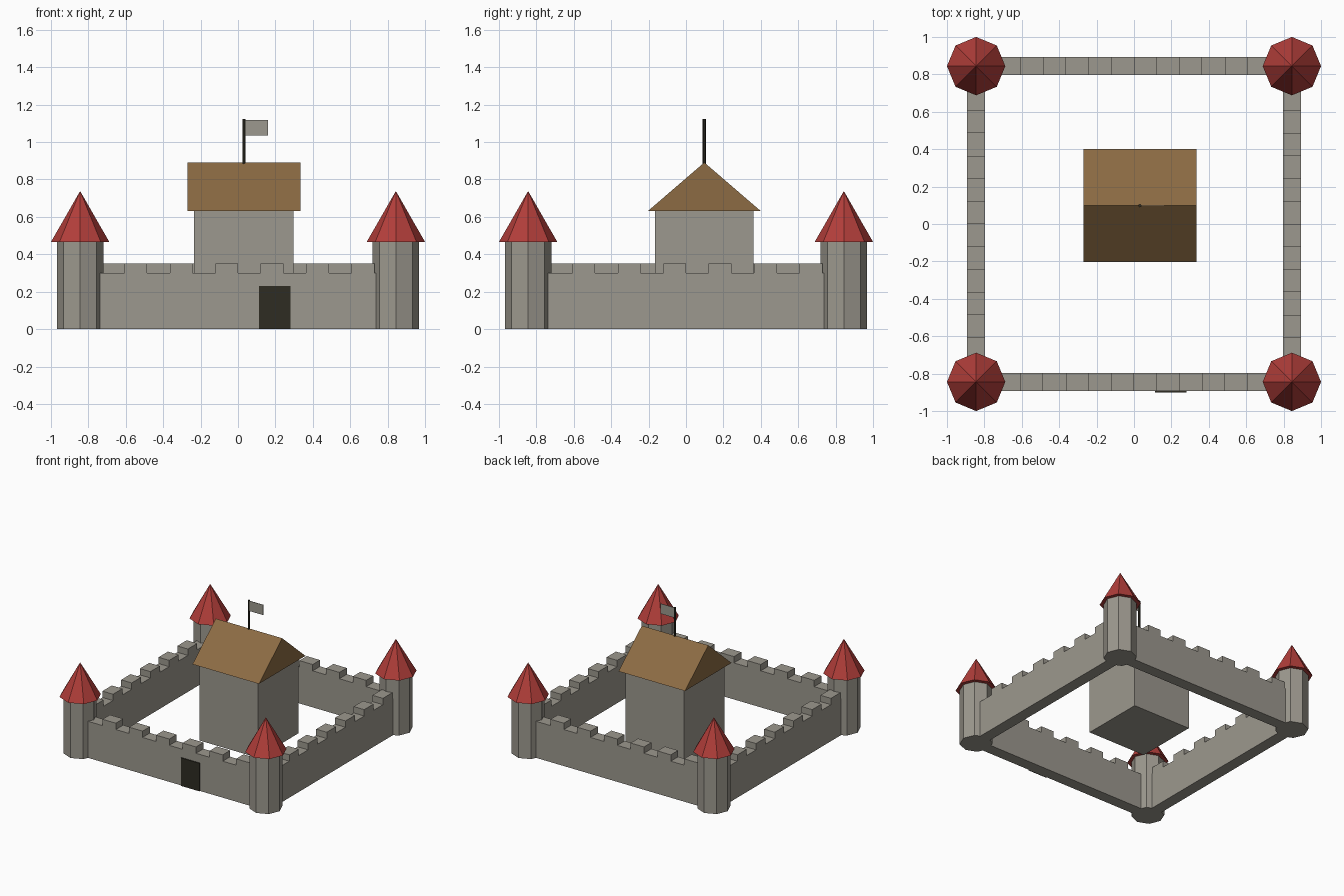
import bpy, bmesh, math
from mathutils import Matrix, Vector

if "Cube" in bpy.data.objects:
    bpy.data.objects.remove(bpy.data.objects["Cube"])


def material(name, rgb):
    """Flat colour given as sRGB 0-255, stored as linear."""
    lin = [((c / 255 + 0.055) / 1.055) ** 2.4 for c in rgb]
    m = bpy.data.materials.new(name)
    m.diffuse_color = (*lin, 1)
    m.use_nodes = True
    m.node_tree.nodes["Principled BSDF"].inputs["Base Color"].default_value = m.diffuse_color
    return m


STONE = material("stone grey", (156, 152, 142))
RED = material("roof red", (178, 62, 58))
BROWN = material("roof brown", (140, 107, 67))
DARK = material("dark wood", (46, 44, 34))


def finish(bm, name, mat):
    bmesh.ops.recalc_face_normals(bm, faces=bm.faces)
    me = bpy.data.meshes.new(name)
    bm.to_mesh(me)
    bm.free()
    me.materials.append(mat)
    ob = bpy.data.objects.new(name, me)
    bpy.context.collection.objects.link(ob)
    return ob


def box(name, lo, hi, mat):
    lo, hi = Vector(lo), Vector(hi)
    bm = bmesh.new()
    bmesh.ops.create_cube(bm, size=1)
    bmesh.ops.scale(bm, vec=hi - lo, verts=bm.verts)
    bmesh.ops.translate(bm, vec=(lo + hi) / 2, verts=bm.verts)
    return finish(bm, name, mat)


def cone(name, x, y, z0, z1, r0, r1, sides, mat):
    bm = bmesh.new()
    bmesh.ops.create_cone(bm, cap_ends=True, segments=sides, radius1=r0, radius2=r1, depth=z1 - z0)
    bmesh.ops.remove_doubles(bm, verts=bm.verts, dist=1e-5)
    bmesh.ops.translate(bm, vec=(x, y, (z0 + z1) / 2), verts=bm.verts)
    return finish(bm, name, mat)


def prism(name, profile, direction, mat, matrix=Matrix()):
    """Extrude a closed outline along a direction."""
    bm = bmesh.new()
    face = bm.faces.new([bm.verts.new(p) for p in profile])
    ext = bmesh.ops.extrude_face_region(bm, geom=[face], use_keep_orig=True)
    moved = [v for v in ext["geom"] if isinstance(v, bmesh.types.BMVert)]
    bmesh.ops.translate(bm, vec=direction, verts=moved)
    bmesh.ops.transform(bm, matrix=matrix, verts=bm.verts)
    return finish(bm, name, mat)


C = 0.844            # tower centre distance
WALL_LOW, WALL_TOP = 0.30, 0.352
STEP = 0.1215        # merlon width and gap width
THICK = 0.096

# Crenellated wall outline: six merlons, turned round the yard four times
outline = [(-C, 0), (-C, WALL_LOW)]
for i in range(-5, 7, 2):
    a, b = i * STEP, (i + 1) * STEP
    outline += [(a, WALL_LOW), (a, WALL_TOP), (b, WALL_TOP), (b, WALL_LOW)]
outline += [(C, WALL_LOW), (C, 0)]
profile = [(x, -C - THICK / 2, z) for x, z in outline]
for k, side in enumerate(("front", "right", "back", "left")):
    turn = Matrix.Rotation(k * math.pi / 2, 4, "Z")
    prism(side + "_wall", profile, (0, THICK, 0), STONE, turn)

# Corner towers with pointed roofs
for sx, xn in ((-1, "left"), (1, "right")):
    for sy, yn in ((-1, "front"), (1, "back")):
        cone(f"{yn}_{xn}_tower", sx * C, sy * C, 0, 0.466, 0.125, 0.125, 8, STONE)
        cone(f"{yn}_{xn}_tower_roof", sx * C, sy * C, 0.466, 0.738, 0.156, 0, 8, RED)

# Gate plate on the front wall
box("gate", (0.112, -0.900, 0), (0.280, -0.891, 0.230), DARK)

# Keep with gabled roof
KX, KY = 0.031, 0.098
box("keep", (KX - 0.266, KY - 0.264, 0), (KX + 0.266, KY + 0.264, 0.632), STONE)
gable = [(KX - 0.302, KY - 0.302, 0.631), (KX - 0.302, KY + 0.302, 0.631), (KX - 0.302, KY, 0.891)]
prism("keep_roof", gable, (0.604, 0, 0), BROWN)

# Flagpole and flag
cone("flagpole", KX, KY, 0.87, 1.123, 0.009, 0.009, 6, DARK)
box("flag", (KX + 0.006, KY - 0.002, 1.036), (0.160, KY + 0.002, 1.119), STONE)
